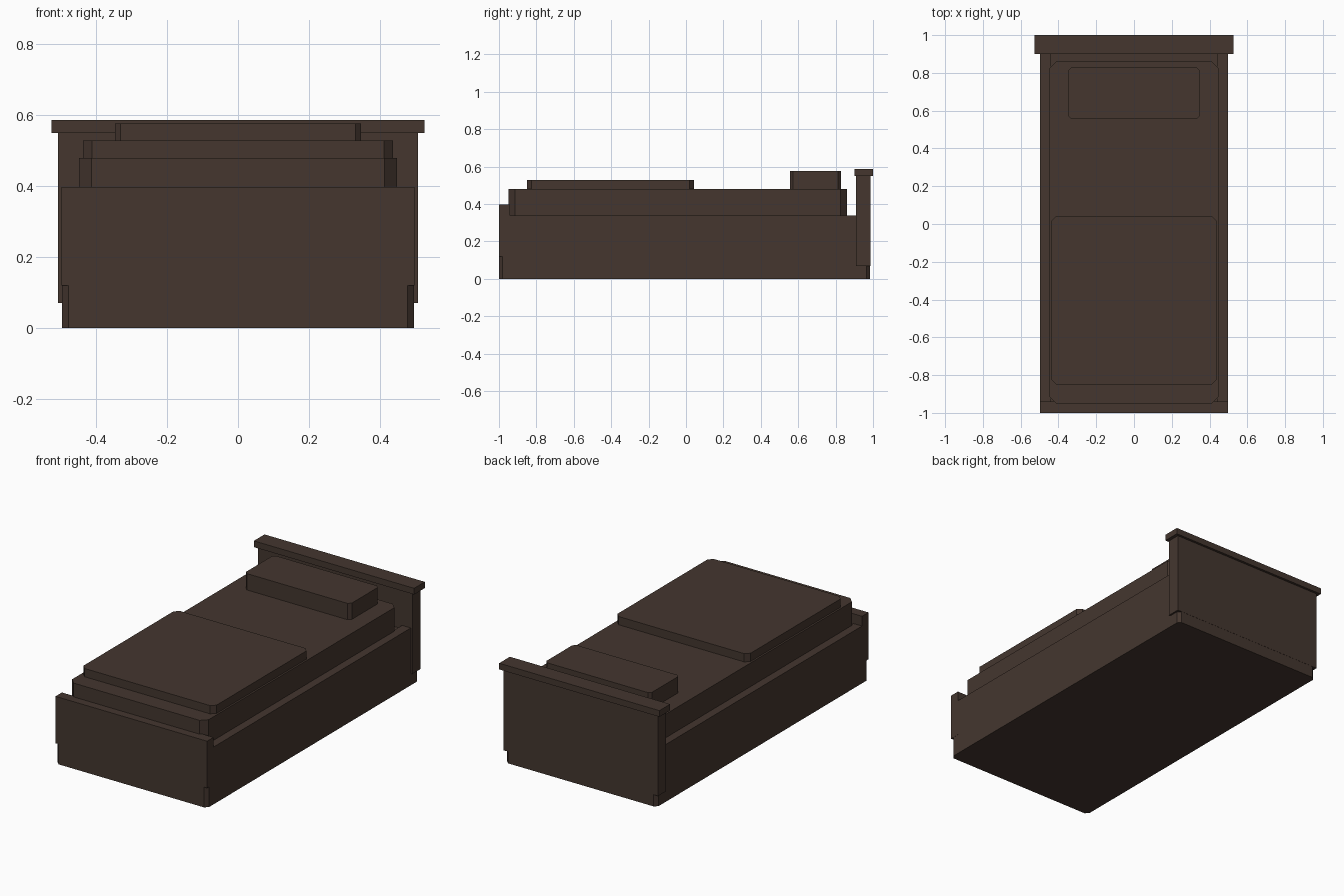
import bpy
import bmesh

cube = bpy.data.objects.get("Cube")
if cube:
    bpy.data.objects.remove(cube, do_unlink=True)

# One dark wood colour
wood = bpy.data.materials.new("dark brown")
wood.use_nodes = True
colour = (0.058, 0.037, 0.028, 1)
wood.diffuse_color = colour
wood.node_tree.nodes["Principled BSDF"].inputs["Base Color"].default_value = colour


def block(name, half_width, y, z, cut=0, x=0):
    """Box spanning y and z ranges, with its upright corners chamfered by cut."""
    bm = bmesh.new()
    bmesh.ops.create_cube(bm, size=1)
    for v in bm.verts:
        v.co.x = x + 2 * half_width * v.co.x
        v.co.y = y[0] + (v.co.y + 0.5) * (y[1] - y[0])
        v.co.z = z[0] + (v.co.z + 0.5) * (z[1] - z[0])
    if cut:
        upright = [e for e in bm.edges
                   if abs(e.verts[0].co.z - e.verts[1].co.z) > 0.01]
        bmesh.ops.bevel(bm, geom=upright, offset=cut, segments=1,
                        affect='EDGES', clamp_overlap=True)
    bmesh.ops.recalc_face_normals(bm, faces=bm.faces)
    mesh = bpy.data.meshes.new(name)
    bm.to_mesh(mesh)
    bm.free()
    mesh.materials.append(wood)
    obj = bpy.data.objects.new(name, mesh)
    bpy.context.collection.objects.link(obj)
    return obj


# Frame: solid base with a raised rail along each side
block("base", 0.497, (-1.0, 0.985), (0, 0.32), cut=0.019)
for side, sx in (("left", 1), ("right", -1)):
    block(side + "_rail", 0.0285, (-0.95, 0.92), (0.30, 0.34), x=sx * 0.4685)

# End boards
block("footboard", 0.4975, (-1.0, -0.94), (0.12, 0.398))
block("headboard", 0.507, (0.91, 0.986), (0.07, 0.55))
block("headboard_cap", 0.526, (0.90, 1.0), (0.55, 0.587))

# Bedding
block("mattress", 0.448, (-0.95, 0.86), (0.30, 0.48), cut=0.035)
block("blanket", 0.437, (-0.85, 0.043), (0.47, 0.529), cut=0.025)
block("pillow", 0.347, (0.555, 0.83), (0.47, 0.577), cut=0.016)
